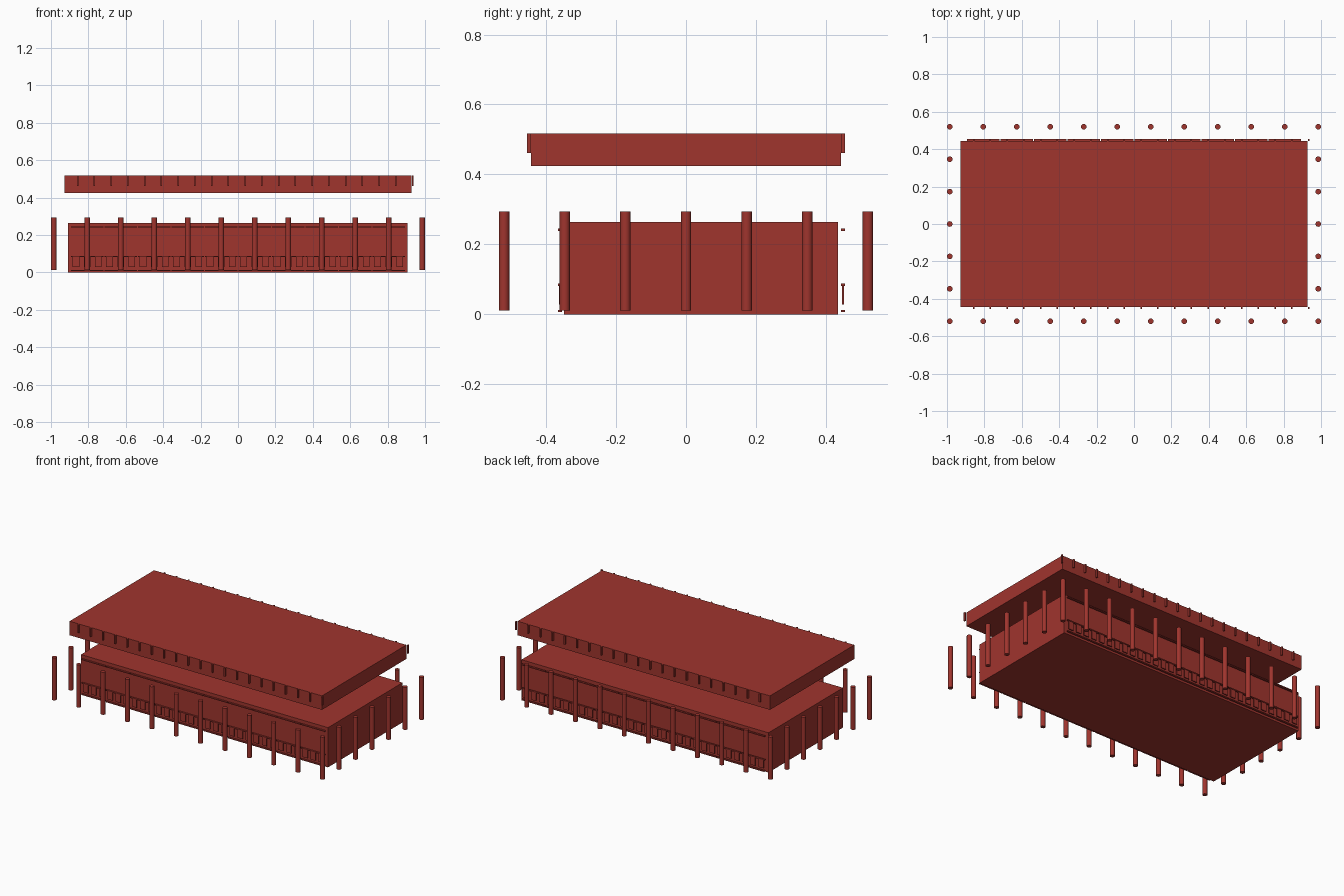
import bpy

default = bpy.data.objects.get("Cube")
if default:
    bpy.data.objects.remove(default, do_unlink=True)

red = bpy.data.materials.new("brick red")
red.use_nodes = True
colour = (0.35, 0.035, 0.027, 1)
red.diffuse_color = colour
red.node_tree.nodes["Principled BSDF"].inputs["Base Color"].default_value = colour


def box(name, x, y, z):
    """Box spanning the (low, high) ranges on each axis."""
    mesh = bpy.data.meshes.new(name)
    verts = [(a, b, c) for c in z for b in y for a in x]
    faces = [(0, 2, 3, 1), (4, 5, 7, 6), (0, 1, 5, 4),
             (2, 6, 7, 3), (0, 4, 6, 2), (1, 3, 7, 5)]
    mesh.from_pydata(verts, [], faces)
    mesh.materials.append(red)
    obj = bpy.data.objects.new(name, mesh)
    bpy.context.collection.objects.link(obj)
    return obj


def column(x, y):
    bpy.ops.mesh.primitive_cylinder_add(vertices=16, radius=0.015, depth=0.282,
                                        location=(x, y, 0.153))
    obj = bpy.context.object
    obj.name = "column"
    obj.data.materials.append(red)
    bpy.ops.object.shade_smooth_by_angle()


# Main hall and roof slab
box("hall", (-0.91, 0.905), (-0.348, 0.434), (0, 0.264))
box("roof", (-0.927, 0.927), (-0.443, 0.443), (0.424, 0.517))

# Colonnade around all four sides
STEP = 1.97 / 11
for i in range(12):
    for y in (-0.52, 0.52):
        column(-0.985 + i * STEP, y)
for i in range(1, 6):
    for x in (-0.985, 0.985):
        column(x, -0.52 + i * 1.04 / 6)

# Fins along the front and back roof edges
for i in range(21):
    x = -0.857 + i * STEP / 2
    for name, y in (("front_fin", (-0.455, -0.443)), ("back_fin", (0.443, 0.455))):
        box(name, (x - 0.004, x + 0.004), y, (0.461, 0.517))

# Rails and panels in ten bays on each long side
for bay in range(10):
    left = -0.896 + bay * STEP
    span = (left + 0.003, left + STEP - 0.003)
    for side, y0, y1 in (("front", -0.366, -0.355), ("back", 0.443, 0.455)):
        for z in (0.01, 0.085, 0.242):
            box(side + "_rail", span, (y0, y1), (z - 0.003, z + 0.003))
        mid = (y0 + y1) / 2
        for k in range(3):
            x = left + STEP * (k + 0.5) / 3
            box(side + "_panel", (x - 0.018, x + 0.018),
                (mid - 0.003, mid + 0.003), (0.028, 0.083))
